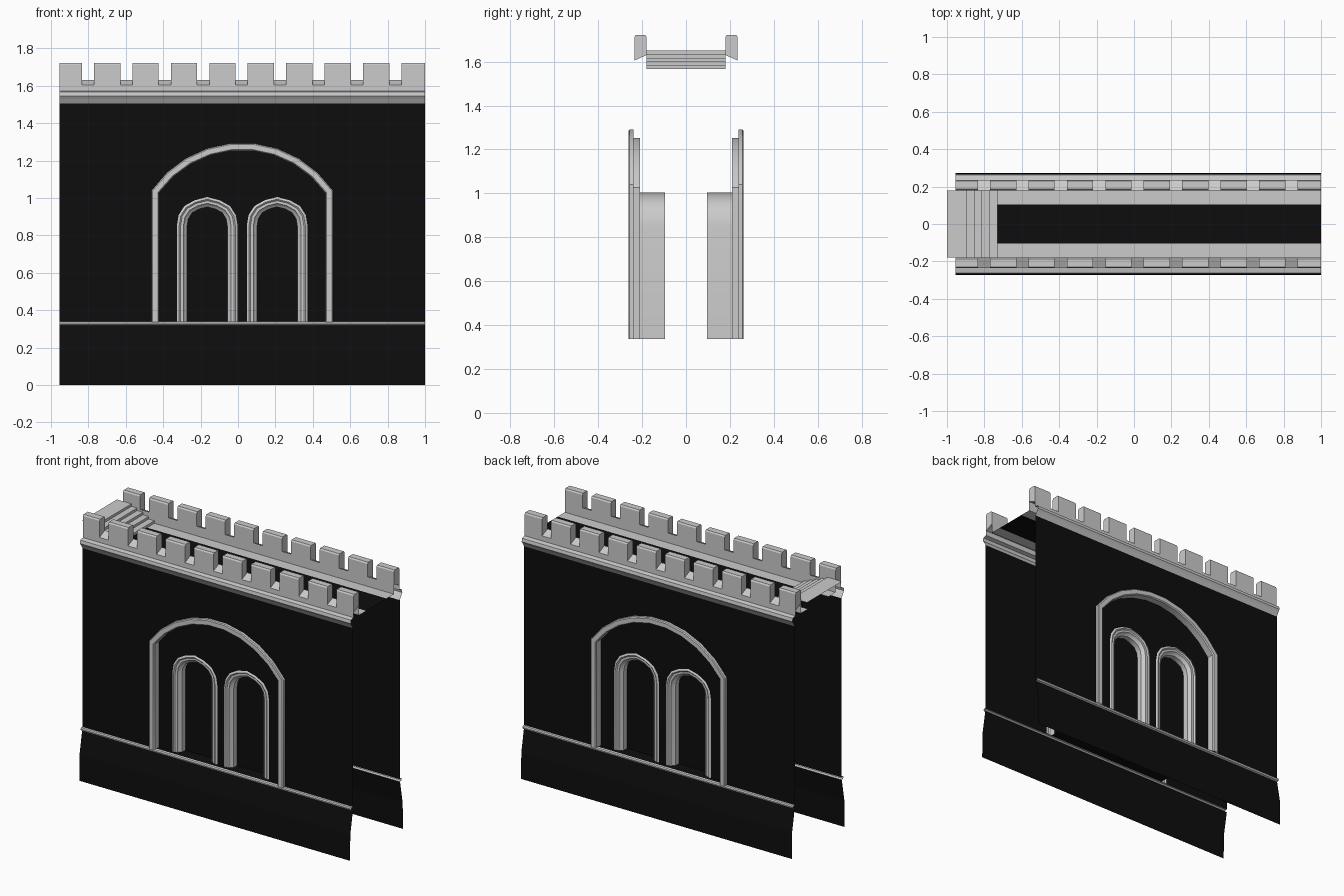
import bpy, math

if "Cube" in bpy.data.objects:
    bpy.data.objects.remove(bpy.data.objects["Cube"])

X0, X1, CX = -0.955, 1.0, 0.0225
SILL = 0.337

black = bpy.data.materials.new("dark_wall")
black.diffuse_color = (0.004, 0.004, 0.004, 1)
black.use_nodes = True
black.node_tree.nodes["Principled BSDF"].inputs["Base Color"].default_value = black.diffuse_color


def make(name, verts, faces, dark=False, mirror=True, smooth=False):
    me = bpy.data.meshes.new(name)
    me.from_pydata(verts, [], faces)
    me.update()
    ob = bpy.data.objects.new(name, me)
    bpy.context.collection.objects.link(ob)
    if dark:
        me.materials.append(black)
    if mirror:
        m = ob.modifiers.new("Mirror", 'MIRROR')
        m.use_axis = (False, True, False)
        m.use_mirror_merge = False
    if smooth:
        bpy.context.view_layer.objects.active = ob
        ob.select_set(True)
        bpy.ops.object.shade_smooth_by_angle(angle=math.radians(35))
        ob.select_set(False)
    return ob


def strip(name, prof, spans, closed=False, **kw):
    """Run a (depth, z) profile along x over each span, on the front side."""
    verts, faces, n = [], [], len(prof)
    for a, b in spans:
        o = len(verts)
        verts += [(x, -y, z) for x in (a, b) for y, z in prof]
        for i in range(n if closed else n - 1):
            j = (i + 1) % n
            faces.append((o + i, o + j, o + n + j, o + n + i))
        if closed:
            faces += [tuple(range(o + n - 1, o - 1, -1)), tuple(range(o + n, o + 2 * n))]
    return make(name, verts, faces, **kw)


def big_arch(d):
    """Segmental arch outline (x, z), left foot to right foot, inset by d."""
    r, half, cz = 0.589 - d, 0.485 - d, 0.706
    a = math.asin(half / r)
    pts = [(CX + r * math.sin(-a + 2 * a * i / 9), cz + r * math.cos(-a + 2 * a * i / 9))
           for i in range(10)]
    return [(CX - half, SILL)] + pts + [(CX + half, SILL)]


def window_arch(cx):
    def outline(d):
        w = 0.1625 - d
        h = [(1, 0), (0.94, 0.38), (0.75, 0.69), (0.41, 0.89)]
        s = [(-u, v) for u, v in h] + [(0, 1)] + h[::-1]
        pts = [(cx + u * w, 0.85 + v * w * 0.95) for u, v in s]
        return [(cx - w, SILL)] + pts + [(cx + w, SILL)]
    return outline


def moulding(name, outline, prof):
    """Sweep an (inset, depth) section around an arch outline."""
    verts, faces = [], []
    for d, y in prof:
        verts += [(x, -y, z) for x, z in outline(d)]
    n = len(outline(0))
    for k in range(len(prof) - 1):
        for i in range(n - 1):
            a = k * n + i
            faces.append((a, a + 1, a + n + 1, a + n))
    return make(name, verts, faces, smooth=True)


def panel(name, pts, y):
    return make(name, [(x, -y, z) for x, z in pts], [tuple(range(len(pts)))], dark=True)


# Wall faces: main face notched by the big arch, recess notched by the windows
WALL = 0.24
panel("wall_face", [(X0, SILL)] + big_arch(0) + [(X1, SILL), (X1, 1.505), (X0, 1.505)], WALL)
windows = [window_arch(CX - 0.187), window_arch(CX + 0.187)]
panel("recess_panel", windows[0](0) + windows[1](0) + big_arch(0.04)[::-1], 0.21)

# Arch trims and window backs
moulding("large_arch_trim", big_arch,
         [(0, 0.24), (0, 0.257), (0.006, 0.262), (0.034, 0.262), (0.04, 0.255), (0.04, 0.21)])
for side, w in zip(("left", "right"), windows):
    moulding(side + "_window_trim", w,
             [(0, 0.095), (0, 0.21), (0.012, 0.216), (0.02, 0.209), (0.035, 0.209),
              (0.042, 0.197), (0.055, 0.19), (0.055, 0.155)])
    panel(side + "_window_back", w(0.055), 0.155)
strip("recess_sill", [(0.155, SILL), (WALL, SILL)], [(CX - 0.445, CX + 0.445)], dark=True)

# String course and flared base
strip("string_course", [(WALL, 0.34), (0.254, 0.339), (0.259, 0.332), (0.257, 0.322), (0.243, 0.318)],
      [(X0, X1)])
strip("flared_base", [(0.243, 0.318), (0.27, 0.17), (0.273, 0)], [(X0, X1)], dark=True)

# Cornice, parapet base and side walkway strips
strip("parapet_cornice",
      [(0.105, 1.567), (0.18, 1.567), (0.18, 1.63), (0.235, 1.605), (0.235, 1.572),
       (0.262, 1.566), (0.266, 1.545), (0.255, 1.53), (WALL, 1.505)], [(X0, X1)])

# Merlons, evenly pitched and clipped at the ends
P = 0.2055
spans = [(max(X0, -0.77 + P * (i - 1)), min(X1, -0.835 + P * i)) for i in range(10)]
strip("merlons", [(0.18, 1.63), (0.235, 1.605), (0.235, 1.713), (0.229, 1.722),
                  (0.186, 1.722), (0.18, 1.713)], spans, closed=True)

# Walkway floor
make("walkway_floor", [(-0.73, -0.105, 1.567), (X1, -0.105, 1.567), (X1, 0.105, 1.567), (-0.73, 0.105, 1.567)],
     [(0, 1, 2, 3)], dark=True, mirror=False)

# Landing and steps down to the walkway
path, z = [(-1.0, 1.65)], 1.65
for i in range(5):
    x = -0.895 + i * 0.04125
    path += [(x, z), (x, z - 0.0166)]
    z -= 0.0166
make("steps", [(x, y, h) for y in (-0.18, 0.18) for x, h in path],
     [(i, i + 1, i + 1 + len(path), i + len(path)) for i in range(len(path) - 1)], mirror=False)
